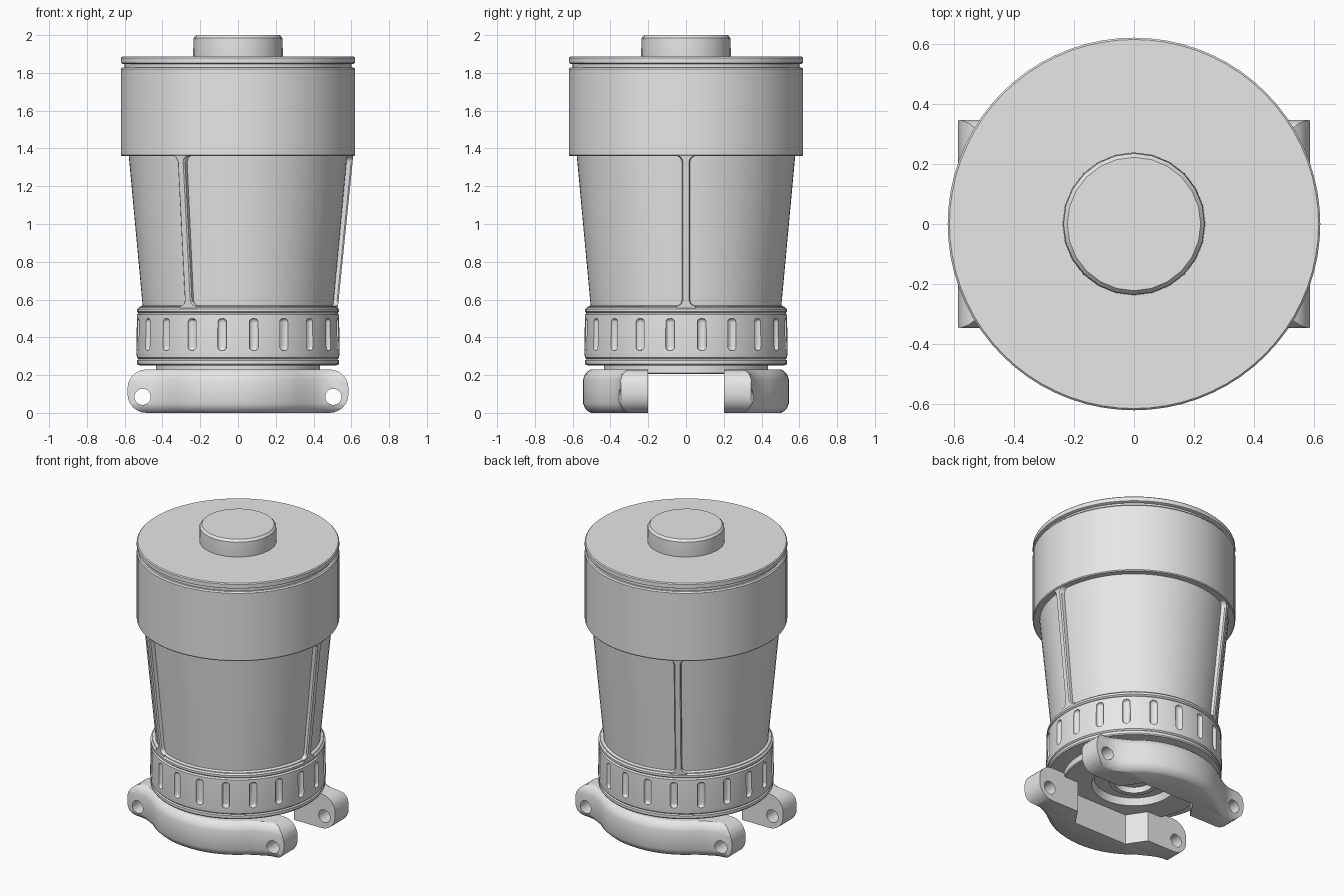
import bpy, bmesh, math
from mathutils import Matrix, Vector

if "Cube" in bpy.data.objects:
    bpy.data.objects.remove(bpy.data.objects["Cube"])

grey = bpy.data.materials.new("plain_grey")
grey.diffuse_color = (0.8, 0.8, 0.8, 1)
grey.use_nodes = True
grey.node_tree.nodes["Principled BSDF"].inputs["Base Color"].default_value = grey.diffuse_color


def finish(name, bm):
    bmesh.ops.recalc_face_normals(bm, faces=bm.faces[:])
    me = bpy.data.meshes.new(name)
    bm.to_mesh(me)
    bm.free()
    me.materials.append(grey)
    ob = bpy.data.objects.new(name, me)
    bpy.context.collection.objects.link(ob)
    return ob


def activate(ob):
    bpy.ops.object.select_all(action='DESELECT')
    ob.select_set(True)
    bpy.context.view_layer.objects.active = ob


def smooth(ob, angle=32):
    activate(ob)
    bpy.ops.object.shade_smooth_by_angle(angle=math.radians(angle))


def boolean(ob, cutter, operation):
    m = ob.modifiers.new("cut", 'BOOLEAN')
    m.operation, m.solver, m.object = operation, 'EXACT', cutter
    activate(ob)
    bpy.ops.object.modifier_apply(modifier=m.name)
    bpy.data.objects.remove(cutter)


def loft(name, rings):
    """Skin between equal-length point rings and cap both ends."""
    bm = bmesh.new()
    rows = [[bm.verts.new(p) for p in ring] for ring in rings]
    n = len(rows[0])
    for a, b in zip(rows, rows[1:]):
        for i in range(n):
            j = (i + 1) % n
            bm.faces.new((a[i], a[j], b[j], b[i]))
    bm.faces.new(rows[0][::-1])
    bm.faces.new(rows[-1])
    return finish(name, bm)


def lathe(name, profile, n=72):
    """Revolve (radius, z) points around z."""
    ob = loft(name, [[(r * math.cos(2 * math.pi * i / n), r * math.sin(2 * math.pi * i / n), z)
                      for i in range(n)] for r, z in profile])
    smooth(ob)
    return ob


# Lid, knob, seal and upper collar
lathe("knob", [(.235, 1.87), (.238, 1.90), (.235, 1.985), (.222, 2.0)], 24)
lathe("lid", [(.61, 1.848), (.62, 1.853), (.62, 1.88), (.614, 1.886)])
lathe("lid_seal", [(.60, 1.81), (.60, 1.86)])
lathe("upper_collar", [(.57, 1.36), (.615, 1.36), (.62, 1.366), (.62, 1.82), (.613, 1.828)])

# Tapered body with a small lower lip
lathe("tapered_body", [(.50, .50), (.522, .535), (.522, .562), (.505, .568), (.58, 1.38)])

# Three struts with flared ends between the body panels
Z0, Z1, W, F = .55, 1.37, .021, .035
side = [(Z0, W + F)]
arc = [math.radians(a) for a in (0, 22.5, 45, 67.5, 90)]
side += [(Z0 + .015 + F - F * math.cos(a), W + F - F * math.sin(a)) for a in arc]
side += [(Z1 - .008 - F + F * math.cos(a), W + F - F * math.sin(a)) for a in arc[::-1]]
side += [(Z1, W + F)]


def strut_radius(z):
    return .528 + (z - Z0) / (Z1 - Z0) * .083


for k in range(3):
    outline = [(z, w) for z, w in side] + [(z, -w) for z, w in side[::-1]]
    turn = Matrix.Rotation(math.radians(120 * k), 4, 'Z')
    rings = []
    for depth, shrink in ((.08, 0), (.008, 0), (0, .006)):
        rings.append([turn @ Vector((strut_radius(z) - depth,
                                     w - math.copysign(shrink, w), z)) for z, w in outline])
    smooth(loft("strut_%d" % (k + 1), rings))

# Grip ring with pressed vertical slots
ring = lathe("grip_ring", [(.50, .25), (.53, .253), (.535, .26), (.535, .278), (.527, .284),
                           (.535, .292), (.538, .32), (.535, .52), (.526, .528), (.535, .536),
                           (.535, .55), (.525, .558), (.50, .558)], 80)
bm = bmesh.new()
for i in range(20):
    a = math.radians(9 + 18 * i)
    part = bmesh.new()
    bmesh.ops.create_cube(part, size=1, matrix=Matrix.Diagonal((.05, .048, .17, 1)))
    bmesh.ops.bevel(part, geom=part.edges[:], offset=.019, segments=3, profile=.5,
                    affect='EDGES')
    bmesh.ops.transform(part, verts=part.verts[:], matrix=Matrix.Rotation(a, 4, 'Z')
                        @ Matrix.Translation((.542, 0, .415)))
    tmp = bpy.data.meshes.new("slot")
    part.to_mesh(tmp)
    part.free()
    bm.from_mesh(tmp)
    bpy.data.meshes.remove(tmp)
boolean(ring, finish("slot_cutter", bm), 'DIFFERENCE')
smooth(ring)

# Neck plate with an outlet recess underneath
lathe("neck_plate", [(.11, .26), (.12, .215), (.15, .215), (.16, .26), (.24, .26),
                     (.26, .205), (.43, .205), (.435, .21), (.435, .27)])


# Clamp half: curved jaw with an ear at each end
def jaw(z, d):
    half = [(.2, -.32), (.28, -.2), (.6, -.2), (.6, -.345 + d), (.5, -.347 + d),
            (.455, -.356 + d), (.42, -.372 + d)]
    r = .545 - d
    pts = half + [(r * math.cos(math.radians(a)), r * math.sin(math.radians(a)))
                  for a in range(-48, -133, -6)]
    pts += [(-x, y) for x, y in half[::-1]]
    return [(x, y, z) for x, y in pts]


clamp = loft("clamp_jaws", [jaw(z, d) for z, d in (
    (-.005, .05), (.008, .028), (.025, .01), (.05, 0), (.175, 0),
    (.205, .01), (.222, .028), (.236, .05))])

# Rounded front outline of the ears
corner = []
for cx, cz, start, rad in ((.485, .13, 0, .1), (-.485, .13, 90, .1),
                           (-.485, .1, 180, .1), (.485, .1, 270, .1)):
    for s in range(7):
        a = math.radians(start + 15 * s)
        corner.append((cx + rad * math.cos(a), cz + rad * math.sin(a)))
boolean(clamp, loft("ear_outline", [[(x, y, z) for x, z in corner] for y in (-.7, 0)]),
        'INTERSECT')

# Bolt holes through the ears
for s in (-1, 1):
    circle = [(s * .505 + .043 * math.cos(math.pi * i / 10), .085 + .043 * math.sin(math.pi * i / 10))
              for i in range(20)]
    boolean(clamp, loft("bolt_cutter", [[(x, y, z) for x, z in circle] for y in (-.7, 0)]),
            'DIFFERENCE')
mirror = clamp.modifiers.new("mirror", 'MIRROR')
mirror.use_axis = (False, True, False)
activate(clamp)
bpy.ops.object.modifier_apply(modifier=mirror.name)
smooth(clamp)
